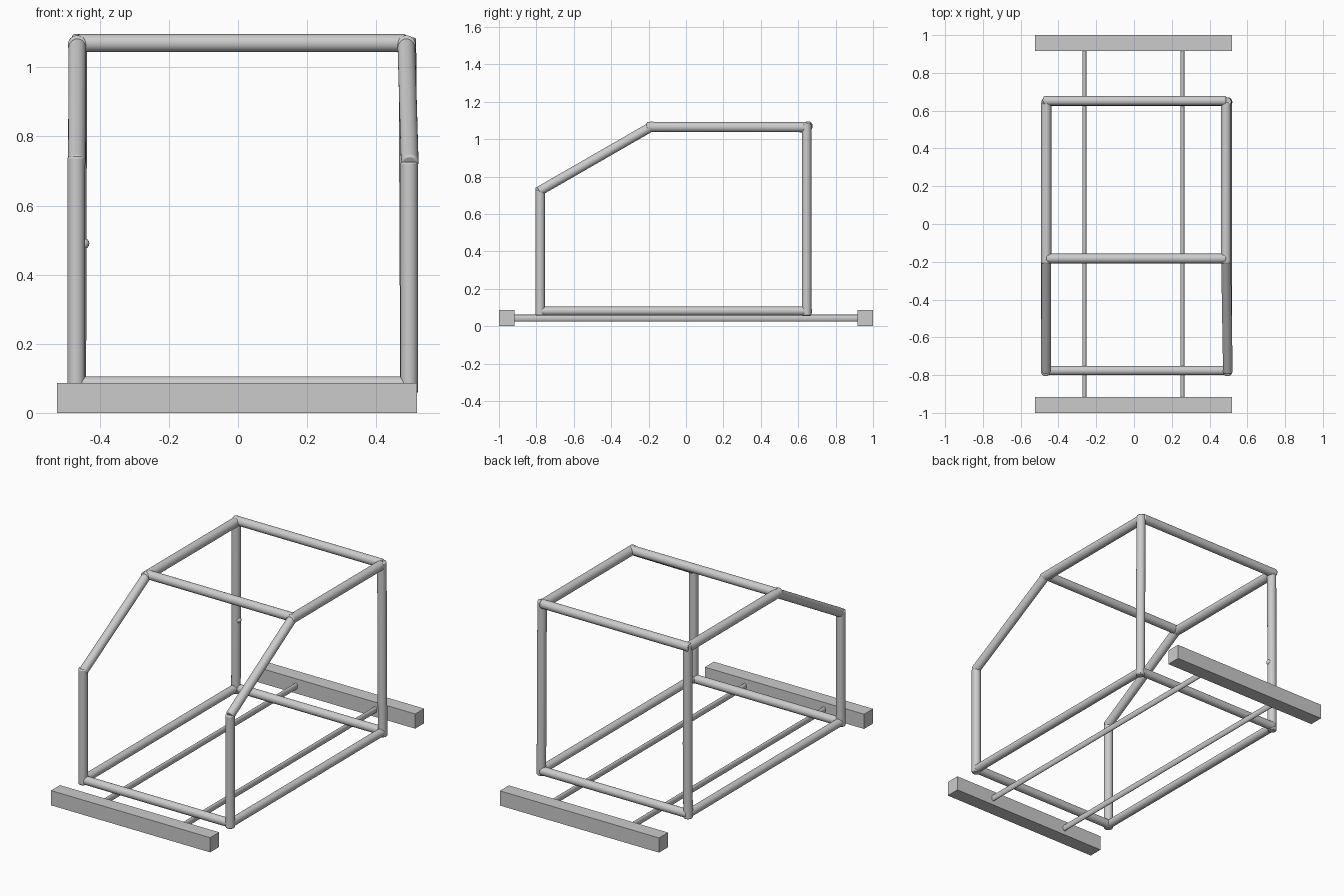
import bpy
from mathutils import Vector

if "Cube" in bpy.data.objects:
    bpy.data.objects.remove(bpy.data.objects["Cube"])

R = 0.0255


def finish(ob, name):
    ob.name = name
    bpy.ops.object.shade_smooth_by_angle()
    return ob


def tube(name, a, b, r=R, flat=1.0):
    """Round tube from a to b; flat squeezes its local x width."""
    a, b = Vector(a), Vector(b)
    d = b - a
    bpy.ops.mesh.primitive_cylinder_add(vertices=32, radius=r, depth=d.length,
                                        location=(a + b) / 2)
    ob = bpy.context.object
    ob.rotation_euler = d.to_track_quat('Z', 'Y').to_euler()
    ob.scale.x = flat
    bev = ob.modifiers.new("soft_ends", 'BEVEL')
    bev.width = 0.006
    bev.segments = 2
    return finish(ob, name)


# Bumper beams front and back
for name, y in (("front_beam", -0.958), ("rear_beam", 0.958)):
    bpy.ops.mesh.primitive_cube_add(size=1, location=(-0.003, y, 0.0435))
    ob = bpy.context.object
    ob.scale = (1.042, 0.084, 0.087)
    finish(ob, name)

# Flattened long chassis rods
for name, x in (("left_chassis_rod", -0.262), ("right_chassis_rod", 0.257)):
    tube(name, (x, -0.93, 0.043), (x, 0.93, 0.043), 0.0185, 0.58)

# Side frames of the cage
YF, YM, YB = -0.78, -0.195, 0.645
for side, x, xt, zf in (("left", -0.468, -0.465, 0.742),
                        ("right", 0.495, 0.487, 0.726)):
    tube(side + "_front_post", (x, YF, 0.058), (x, YF, zf))
    tube(side + "_rear_post", (x if x > 0 else xt, YB, 0.055), (xt + 0.003, YB, 1.086))
    tube(side + "_floor_rail", (x, YF, 0.081), (x, YB, 0.081), 0.0235)
    tube(side + "_roof_rail", (xt, YM - 0.015, 1.065), (xt, YB, 1.064), 0.027)
    tube(side + "_sloped_post", (x + 0.002, YF - 0.005, 0.722), (xt, YM + 0.01, 1.067))

# Cross bars
tube("front_floor_bar", (-0.468, -0.776, 0.081), (0.49, -0.776, 0.081), 0.0245)
tube("rear_floor_bar", (-0.468, 0.65, 0.081), (0.49, 0.65, 0.081), 0.0245)
tube("front_roof_bar", (-0.465, -0.183, 1.07), (0.487, -0.183, 1.07))
tube("rear_roof_bar", (-0.48, 0.652, 1.07), (0.487, 0.652, 1.07))

# Small button on the rear left post
bpy.ops.mesh.primitive_uv_sphere_add(segments=16, ring_count=8, radius=0.016,
                                     location=(-0.446, 0.642, 0.49))
finish(bpy.context.object, "post_button")
